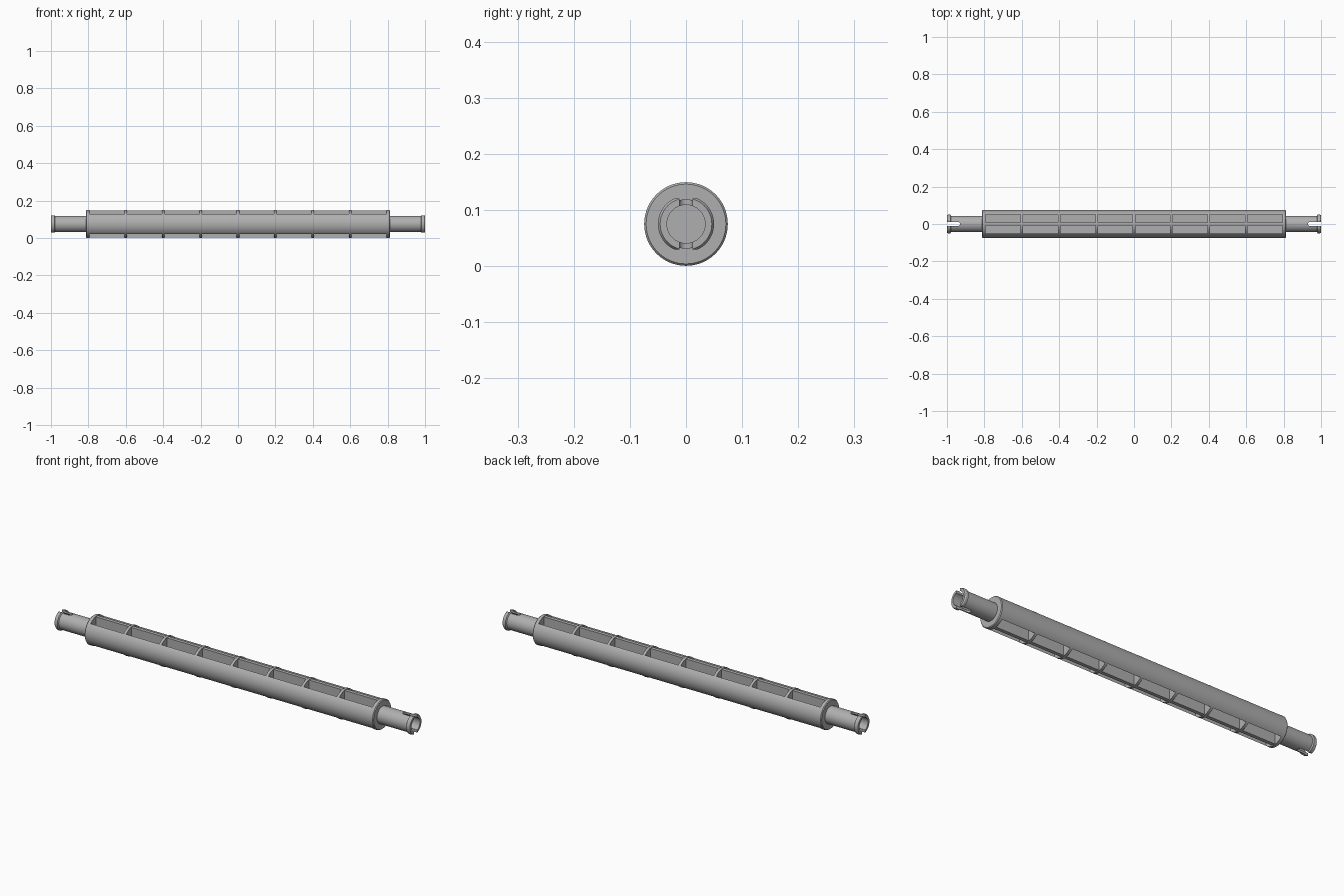
import bpy, bmesh, math
from mathutils import Matrix, Vector

cube = bpy.data.objects.get("Cube")
if cube:
    bpy.data.objects.remove(cube, do_unlink=True)

AXIS_Z = 0.075
BODY_R = 0.0745
BAY = 0.2
RIB = 0.007

grey = bpy.data.materials.new("plain grey")
grey.use_nodes = True
grey.diffuse_color = (0.43, 0.43, 0.43, 1)
grey.node_tree.nodes["Principled BSDF"].inputs["Base Color"].default_value = grey.diffuse_color


def make_object(name, bm):
    bmesh.ops.recalc_face_normals(bm, faces=bm.faces)
    mesh = bpy.data.meshes.new(name)
    bm.to_mesh(mesh)
    bm.free()
    mesh.materials.append(grey)
    obj = bpy.data.objects.new(name, mesh)
    bpy.context.collection.objects.link(obj)
    return obj


def lathe(name, profile, steps=64):
    """Turn an (x, radius) profile around the shaft axis."""
    bm = bmesh.new()
    verts = [bm.verts.new((x, 0, AXIS_Z + r)) for x, r in profile]
    edges = [bm.edges.new(pair) for pair in zip(verts, verts[1:])]
    bmesh.ops.spin(bm, geom=verts + edges, cent=(0, 0, AXIS_Z), axis=(1, 0, 0),
                   angle=math.tau, steps=steps)
    bmesh.ops.remove_doubles(bm, verts=bm.verts, dist=1e-5)
    return make_object(name, bm)


def add_box(bm, low, high):
    low, high = Vector(low), Vector(high)
    matrix = Matrix.Translation((low + high) / 2) @ Matrix.Diagonal((*(high - low), 1))
    bmesh.ops.create_cube(bm, size=1, matrix=matrix)


def cut(obj, bm):
    """Subtract a temporary cutter and keep the resulting mesh."""
    cutter = make_object("cutter", bm)
    cutter.hide_render = True
    mod = obj.modifiers.new("cut", "BOOLEAN")
    mod.operation, mod.solver, mod.object = "DIFFERENCE", "EXACT", cutter
    bpy.context.view_layer.objects.active = obj
    bpy.ops.object.modifier_apply(modifier=mod.name)
    bpy.data.objects.remove(cutter, do_unlink=True)


def smooth(obj):
    bpy.ops.object.select_all(action="DESELECT")
    obj.select_set(True)
    bpy.context.view_layer.objects.active = obj
    bpy.ops.object.shade_smooth_by_angle(angle=math.radians(30))


# Roller body with chamfered ends
END = 0.813
body = lathe("roller_body", [(-END, 0), (-END, 0.071), (-END + 0.004, BODY_R),
                             (END - 0.004, BODY_R), (END, 0.071), (END, 0)], 72)

# Two rows of pockets on top and bottom, and a slightly lowered centre spine
pockets, spine = bmesh.new(), bmesh.new()
for i in range(-4, 4):
    x0, x1 = i * BAY + RIB, (i + 1) * BAY - RIB
    for side in (-1, 1):
        z_in, z_out = sorted((AXIS_Z + side * 0.01, AXIS_Z + side * 0.1))
        for row in (-1, 1):
            y0, y1 = sorted((row * 0.009, row * 0.052))
            add_box(pockets, (x0, y0, z_in), (x1, y1, z_out))
        z_in, z_out = sorted((AXIS_Z + side * 0.0715, AXIS_Z + side * 0.1))
        add_box(spine, (x0, -0.012, z_in), (x1, 0.012, z_out))
cut(body, pockets)
cut(body, spine)
smooth(body)

# Hollow snap-in journals with a flattened lip and a split end
for side, name in ((1, "left_journal"), (-1, "right_journal")):
    profile = [(0.81, 0), (0.81, 0.044), (0.978, 0.044), (0.982, 0.05), (0.994, 0.05),
               (1.0, 0.046), (1.0, 0.034), (0.87, 0.034), (0.87, 0)]
    journal = lathe(name, [(side * x, r) for x, r in profile])

    flats = bmesh.new()
    for z in (-1, 1):
        z0, z1 = sorted((AXIS_Z + z * 0.0455, AXIS_Z + z * 0.08))
        add_box(flats, (side - 0.05, -0.08, z0), (side + 0.05, 0.08, z1))
    cut(journal, flats)

    # Slot with a rounded inner end
    slot = bmesh.new()
    arc = [math.pi * (0.5 + k / 12) for k in range(13)]
    outline = [(0.942 + 0.012 * math.cos(a), 0.012 * math.sin(a)) for a in arc]
    outline += [(1.05, -0.012), (1.05, 0.012)]
    face = slot.faces.new([slot.verts.new((side * x, y, AXIS_Z - 0.1)) for x, y in outline])
    top = bmesh.ops.extrude_face_region(slot, geom=[face])["geom"]
    bmesh.ops.translate(slot, vec=(0, 0, 0.2),
                        verts=[g for g in top if isinstance(g, bmesh.types.BMVert)])
    cut(journal, slot)
    smooth(journal)
